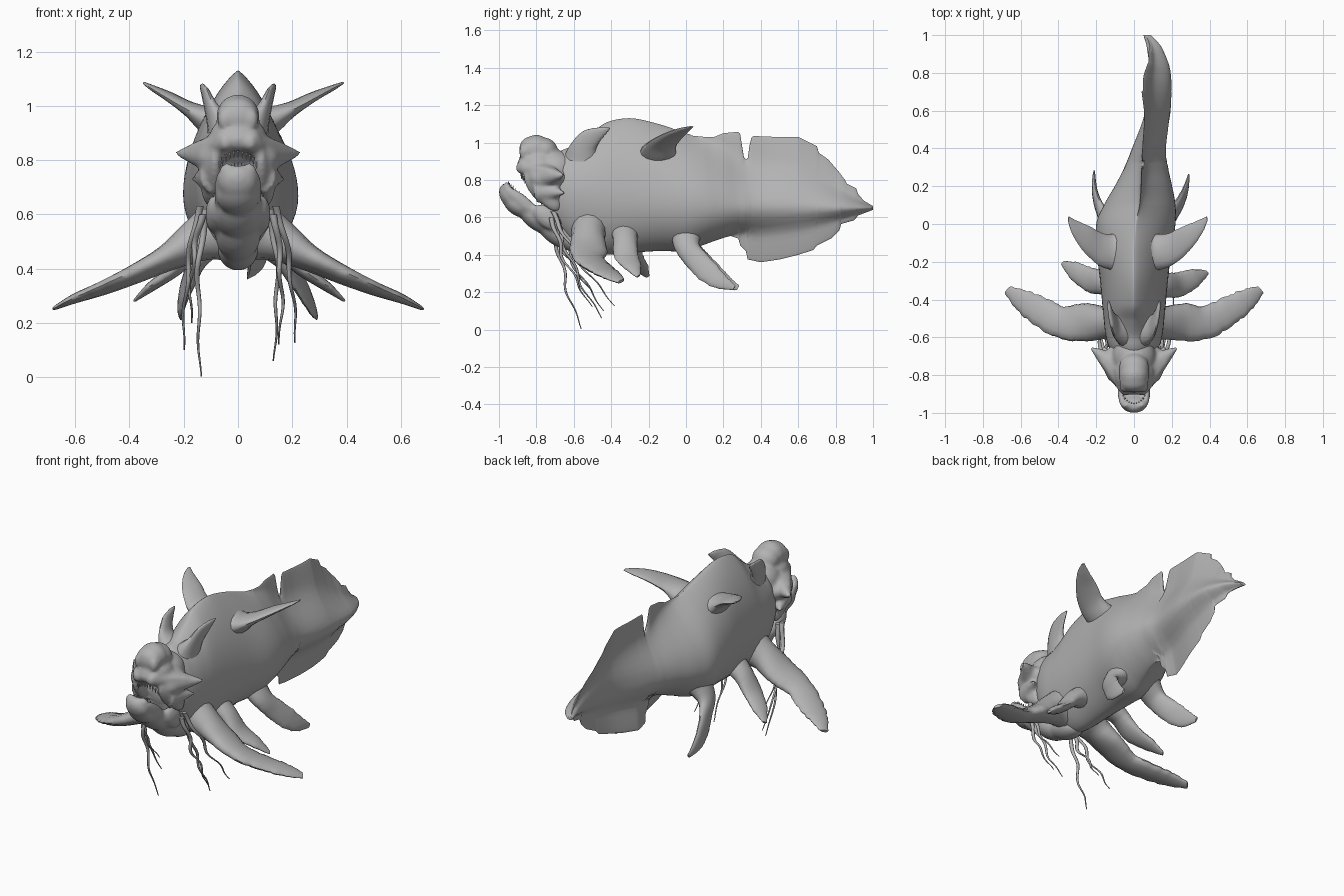
import bpy, bmesh, math, random
from mathutils import Vector, Matrix

random.seed(4)
grey = bpy.data.materials.new("skin grey")
grey.diffuse_color = (0.45, 0.45, 0.45, 1)


def finish(name, bm, angle=50):
    bmesh.ops.recalc_face_normals(bm, faces=bm.faces)
    me = bpy.data.meshes.new(name)
    bm.to_mesh(me)
    bm.free()
    me.materials.append(grey)
    ob = bpy.data.objects.new(name, me)
    bpy.context.collection.objects.link(ob)
    bpy.ops.object.select_all(action='DESELECT')
    ob.select_set(True)
    bpy.context.view_layer.objects.active = ob
    bpy.ops.object.shade_smooth_by_angle(angle=math.radians(angle))
    return ob


def skin(bm, rings):
    """Bridge a list of closed point rings and cap both ends."""
    vs = [[bm.verts.new(p) for p in r] for r in rings]
    n = len(vs[0])
    for a, b in zip(vs, vs[1:]):
        for i in range(n):
            bm.faces.new((a[i], a[(i + 1) % n], b[(i + 1) % n], b[i]))
    bm.faces.new(vs[0])
    bm.faces.new(vs[-1][::-1])


def lin(table, y, col=1):
    for a, b in zip(table, table[1:]):
        if y <= b[0]:
            t = max(0, (y - a[0]) / (b[0] - a[0]))
            return a[col] + (b[col] - a[col]) * t
    return table[-1][col]


def catmull(pts, sub):
    """Smooth a list of equal-length tuples."""
    out = []
    for i in range(len(pts) - 1):
        p = [pts[max(0, min(len(pts) - 1, i + k))] for k in (-1, 0, 1, 2)]
        for s in range(sub):
            t = s / sub
            out.append(tuple(0.5 * (2 * b + (c - a) * t + (2 * a - 5 * b + 4 * c - d) * t * t
                                    + (3 * b - a - 3 * c + d) * t ** 3)
                             for a, b, c, d in zip(*p)))
    return out + [tuple(pts[-1])]


# --- body and tail: y, centre x, centre z, half width, flesh top, flesh bottom, upper and lower taper
body = catmull([
    (-.76, 0, .74, .07, .90, .60, .5, .5), (-.66, 0, .73, .12, .96, .50, .55, .5),
    (-.59, 0, .72, .14, .985, .44, .65, .55), (-.51, 0, .71, .15, 1.04, .41, .75, .6),
    (-.43, 0, .70, .158, 1.105, .40, .8, .6),
    (-.30, 0, .69, .17, 1.13, .41, .85, .6), (-.15, 0, .68, .187, 1.10, .42, .85, .6),
    (0, .01, .67, .20, 1.05, .42, .95, .6), (.1, .03, .66, .18, 1.02, .455, 1.2, .65),
    (.2, .05, .655, .143, 1.0, .49, 1.7, .8), (.3, .065, .65, .106, .95, .515, 2.2, 1),
    (.4, .08, .65, .08, .93, .51, 2.4, 1.4), (.6, .13, .65, .055, .90, .53, 2.4, 1.6),
    (.8, .14, .65, .045, .77, .58, 2, 1.5), (.93, .11, .65, .03, .69, .62, 1.4, 1.3),
    (1.0, .07, .65, .010, .66, .64, 1.3, 1.3)], 8)
fin_top = [(.0, 1.04), (.1, 1.03), (.15, 1.03), (.2, 1.05), (.285, 1.058), (.295, 1.03), (.305, .93),
           (.315, .91), (.33, .915), (.345, 1.02), (.36, 1.035), (.48, 1.03), (.6, 1.03), (.66, 1.0),
           (.7, .98), (.71, .945), (.76, .91), (.82, .84), (.85, .80), (.86, .78), (.91, .755),
           (.92, .725), (.95, .69), (1, .66)]
fin_bottom = [(.1, .46), (.2, .495), (.24, .5), (.285, .485), (.29, .45), (.32, .42), (.33, .375),
              (.4, .36), (.5, .375), (.6, .40), (.68, .425), (.7, .45), (.78, .49), (.82, .53),
              (.83, .565), (.9, .585), (.92, .61), (1, .64)]
bm, rings, N = bmesh.new(), [], 28
for s in range(177):
    y = -.76 + s * .01
    xc, zc, w, ht, hb, pu, pl = (lin(body, y, c) for c in range(1, 8))
    top = lin(fin_top, y) if y > .03 else ht
    bot = min(hb, lin(fin_bottom, y)) if y > .1 else hb
    low = .16 * max(0, min(1, (y - .2) / .2))
    high = lin([(.1, 0), (.4, .09), (.6, .2), (.8, .4), (.99, .4)], y)
    right, left = [], []
    for k in range(N + 1):
        u = -math.cos(math.pi * k / N)
        z = (top + bot) / 2 + u * (top - bot) / 2
        t = min(1, abs((z - zc) / ((ht - zc) if z > zc else (zc - hb))))
        hw = w * (1 - t * t) ** (pu if z > zc else pl) + .010 * math.sqrt(max(0, 1 - u * u))
        x = xc - low * max(0, zc - z) - high * max(0, z - zc)
        right.append((x + hw, y, z))
        left.append((x - hw, y, z))
    rings.append(right + left[-2:0:-1])
skin(bm, rings)
finish("body_and_tail", bm, 60)


# --- fins: each station is a leading point, a trailing point and a half thickness
def fin(name, side, stations, rag=.006, tip_shift=(0, 0, 0)):
    bm, rings = bmesh.new(), []
    st = catmull(stations, 7)
    mids = [(Vector(s[:3]) + Vector(s[3:6])) / 2 for s in st]
    for i, s in enumerate(st):
        f = i / (len(st) - 1)
        chord = (Vector(s[3:6]) - Vector(s[:3])) / 2
        span = mids[min(i + 1, len(st) - 1)] - mids[max(i - 1, 0)]
        nrm = chord.cross(span).normalized() * s[6]
        chord *= 1 + random.uniform(-rag, rag) * 15 * f
        c = mids[i] + Vector(tip_shift) * f
        ring = [c + chord * math.cos(a) + nrm * math.sin(a) for a in (k * math.tau / 14 for k in range(14))]
        rings.append([(q.x * side, q.y, q.z) for q in ring])
    skin(bm, rings)
    finish(name, bm, 60)


pectoral = [(.07, -.62, .55, .07, -.41, .53, .12), (.15, -.61, .52, .15, -.435, .49, .082),
            (.27, -.62, .45, .26, -.42, .425, .048), (.40, -.605, .385, .37, -.435, .37, .034),
            (.52, -.54, .33, .48, -.385, .325, .025), (.62, -.455, .285, .58, -.35, .295, .018),
            (.685, -.365, .25, .655, -.33, .265, .008)]
middle = [(.08, -.41, .53, .08, -.25, .52, .07), (.16, -.39, .49, .16, -.26, .47, .045),
          (.25, -.385, .39, .23, -.255, .40, .026), (.34, -.33, .33, .31, -.24, .34, .018),
          (.395, -.265, .28, .38, -.245, .29, .006)]
rear = [(.09, -.08, .52, .09, .09, .52, .07), (.16, -.06, .43, .16, .07, .46, .042),
        (.20, .0, .345, .21, .105, .41, .026), (.245, .07, .27, .25, .165, .345, .018),
        (.275, .15, .225, .275, .22, .28, .013), (.29, .25, .21, .29, .265, .235, .005)]
horn = [(.03, -.29, .95, .03, -.02, .93, .11), (.11, -.25, .95, .11, -.05, .94, .062),
        (.20, -.22, .985, .18, -.05, .985, .030), (.295, -.14, 1.035, .255, -.015, 1.03, .018),
        (.36, -.05, 1.07, .33, .015, 1.06, .011), (.39, .02, 1.085, .385, .04, 1.085, .004)]
crest = [(.05, -.65, .93, .07, -.47, .93, .06), (.09, -.61, 1.0, .10, -.48, .97, .028),
         (.115, -.55, 1.06, .12, -.45, 1.02, .016), (.13, -.47, 1.08, .13, -.42, 1.055, .010),
         (.135, -.41, 1.08, .135, -.405, 1.075, .004)]
for side, tag in ((1, "right"), (-1, "left")):
    L = side < 0
    fin("pectoral_fin_" + tag, side, pectoral, .007)
    fin("middle_fin_" + tag, side, middle, .005, (-.01, .05, 0) if L else (0, 0, 0))
    fin("rear_fin_" + tag, side, rear, .005, (-.08, .02, 0) if L else (0, 0, 0))
    fin("back_horn_" + tag, side, horn, .002, (-.04, 0, 0) if L else (0, 0, 0))
    fin("head_crest_" + tag, side, crest, .004)


# --- head and jaw: overlapping lumps fused into one skin
def lumps(name, parts, voxel):
    bm = bmesh.new()
    for (x, y, z), (rx, ry, rz), tilt in parts:
        for sx in ((1, -1) if x else (1,)):
            m = (Matrix.Translation((x * sx, y, z)) @ Matrix.Rotation(math.radians(tilt), 4, 'X')
                 @ Matrix.Diagonal((rx, ry, rz, 1)))
            bmesh.ops.create_icosphere(bm, subdivisions=3, radius=1, matrix=m)
    # cheek spikes and brow ridges sweeping outward
    if name == "head":
        for sx in (1, -1):
            for a, b, r in (((.07, -.77, .82), (.228, -.655, .825), .085),
                            ((.05, -.85, .86), (.18, -.72, .85), .045),
                            ((.08, -.78, .74), (.165, -.65, .73), .07)):
                a, b = Vector((a[0] * sx, *a[1:])), Vector((b[0] * sx, *b[1:]))
                m = Matrix.Translation((a + b) / 2) @ (b - a).to_track_quat('Z', 'Y').to_matrix().to_4x4()
                bmesh.ops.create_cone(bm, cap_ends=True, segments=14, radius1=r, radius2=.008,
                                      depth=(b - a).length, matrix=m)
    ob = finish(name, bm, 60)
    r = ob.modifiers.new("fuse", 'REMESH')
    r.mode, r.voxel_size, r.use_smooth_shade = 'VOXEL', voxel, True
    s = ob.modifiers.new("soften", 'SMOOTH')
    s.factor, s.iterations = .5, 5


lumps("head", [((0, -.835, .96), (.078, .058, .072), 0), ((0, -.80, .962), (.08, .08, .08), 0),
               ((0, -.76, .955), (.08, .075, .072), 0), ((0, -.79, .89), (.105, .11, .07), 0),
               ((0, -.70, .86), (.115, .12, .10), 0), ((0, -.855, .875), (.07, .05, .045), 0),
               ((.05, -.83, .86), (.045, .075, .04), -25), ((.05, -.865, .95), (.025, .028, .04), 0),
               ((.105, -.755, .74), (.035, .055, .13), 35), ((.105, -.74, .81), (.055, .10, .06), 0),
               ((0, -.69, .74), (.12, .085, .14), 0), ((.045, -.875, .865), (.03, .035, .035), 0),
               ((.085, -.80, .76), (.03, .045, .10), 35)], .0105)

lumps("lower_jaw", [((0, -.95, .715), (.072, .045, .07), 25), ((0, -.90, .665), (.08, .09, .055), -35),
                    ((.065, -.87, .68), (.022, .12, .035), -40), ((0, -.80, .595), (.085, .12, .06), -38),
                    ((0, -.69, .53), (.085, .14, .075), -38), ((.085, -.74, .60), (.035, .09, .055), -40),
                    ((0, -.575, .47), (.075, .13, .068), -20),
                    ((.04, -.955, .755), (.03, .022, .035), 15)], .0105)

# --- teeth along the upper lip and the jaw rim
bm = bmesh.new()
for k in range(19):
    a = math.pi * k / 18
    f = math.sin(a) ** .7
    for x, y, z, d in ((.088 * math.cos(a), -.77 - .11 * f, .675 + .155 * f, -1),
                       (.075 * math.cos(a), -.80 - .15 * f, .635 + .135 * f, 1)):
        h = .028
        m = Matrix.Translation((x, y, z + d * h * .3))
        if d < 0:
            m = m @ Matrix.Rotation(math.pi, 4, 'X')
        bmesh.ops.create_cone(bm, cap_ends=True, segments=6, radius1=.006, radius2=.0008, depth=h, matrix=m)
finish("teeth", bm, 40)

# --- barbels hanging from the jaw corners: root and tip
barbels = [((-.12, -.70, .62), (-.135, -.56, .003)), ((-.14, -.71, .63), (-.198, -.44, .10)),
           ((-.13, -.72, .60), (-.17, -.50, .20)), ((.12, -.70, .62), (.13, -.45, .06)),
           ((.14, -.71, .63), (.21, -.38, .125)), ((.13, -.72, .60), (.15, -.50, .12))]
bm = bmesh.new()
for j, (a, b) in enumerate(barbels):
    a, b = Vector(a), Vector(b)
    rings = []
    for i in range(29):
        t = i / 28
        c = a.lerp(b, t)
        c.x += (.02 * math.sin(math.pi * t) * (1 if a.x > 0 else -1)
                + .010 * math.sin(13 * t + j) * t * (1 - t) * 3)
        c.y += .014 * math.sin(16 * t + 2 * j) * t * (1 - t) * 4 - .03 * math.sin(math.pi * t)
        r = .011 * (1 - t) + .0025
        rings.append([(c.x + r * math.cos(q), c.y + r * math.sin(q), c.z)
                      for q in (n * math.tau / 8 for n in range(8))])
    skin(bm, rings)
finish("barbels", bm, 60)
